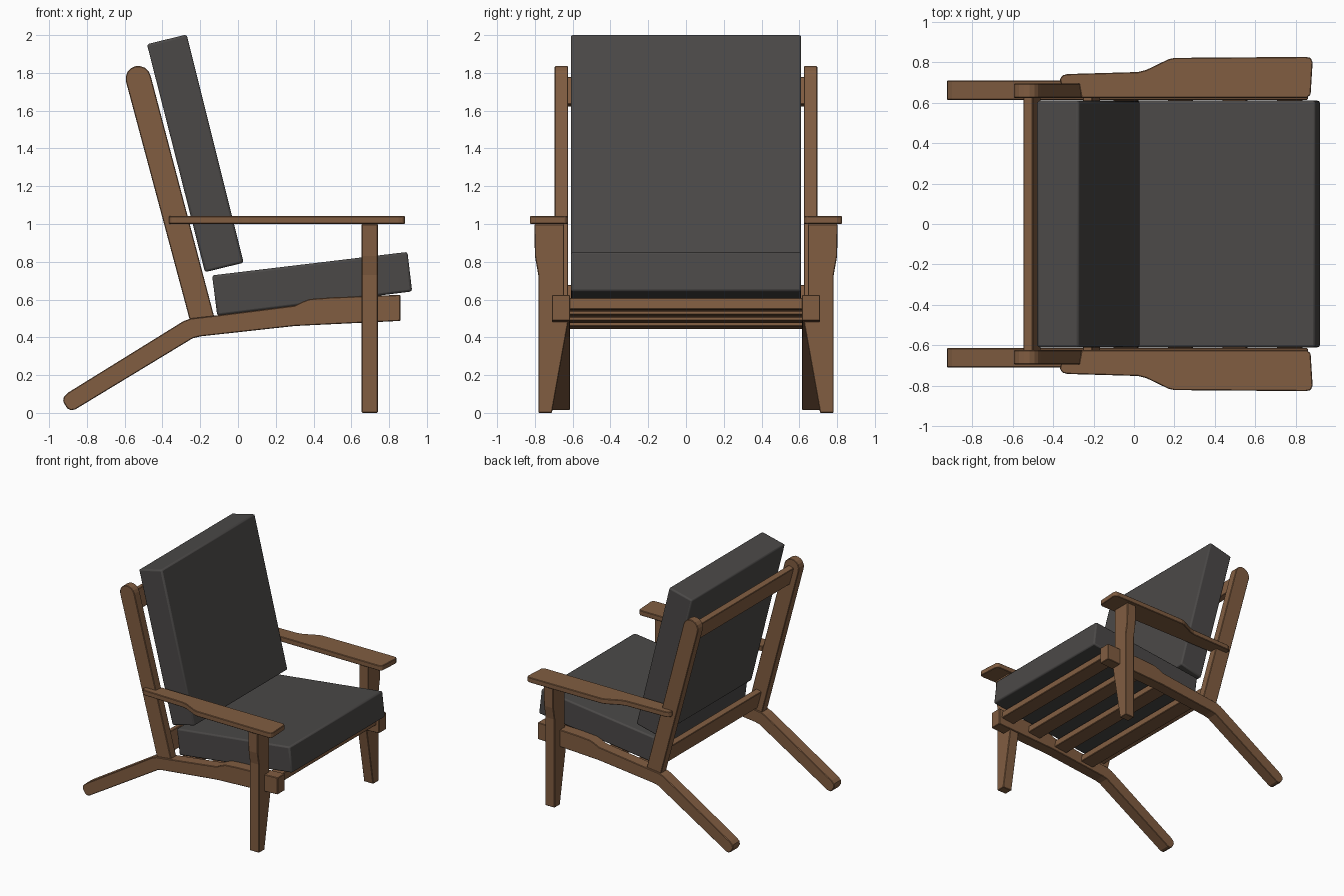
import bpy, bmesh, math
from mathutils import Vector, Matrix

if "Cube" in bpy.data.objects:
    bpy.data.objects.remove(bpy.data.objects["Cube"])


def material(name, rgb):
    m = bpy.data.materials.new(name)
    m.diffuse_color = (*rgb, 1)
    m.use_nodes = True
    m.node_tree.nodes["Principled BSDF"].inputs["Base Color"].default_value = m.diffuse_color
    return m


wood = material("warm brown wood", (0.22, 0.11, 0.053))
fabric = material("charcoal fabric", (0.07, 0.066, 0.064))


def prism(name, pts, plane, lo, hi, mat=wood, bevel=0.004, segs=1):
    """Extrude a 2D profile along the axis missing from plane, lo to hi."""
    def place(a, b, d):
        return {"xz": (a, d, b), "yz": (d, a, b), "xy": (a, b, d)}[plane]
    bm = bmesh.new()
    f = bm.faces.new([bm.verts.new(place(a, b, lo)) for a, b in pts])
    new = bmesh.ops.extrude_face_region(bm, geom=[f])["geom"]
    shift = Vector(place(0, 0, hi - lo))
    bmesh.ops.translate(bm, vec=shift, verts=[v for v in new if isinstance(v, bmesh.types.BMVert)])
    bmesh.ops.recalc_face_normals(bm, faces=bm.faces)
    me = bpy.data.meshes.new(name)
    bm.to_mesh(me)
    bm.free()
    me.materials.append(mat)
    ob = bpy.data.objects.new(name, me)
    bpy.context.collection.objects.link(ob)
    if bevel:
        mod = ob.modifiers.new("soft edges", "BEVEL")
        mod.width, mod.segments = bevel, segs
        mod.limit_method, mod.angle_limit = "ANGLE", math.radians(40)
    return ob


def mirror_y(ob):
    mod = ob.modifiers.new("other side", "MIRROR")
    mod.use_axis = (False, True, False)


def bar(name, x, z, w, h, tilt, half):
    """Crosswise bar of section w by h, tilted about y."""
    c, s = math.cos(tilt), math.sin(tilt)
    pts = [(x + c * a - s * b, z + s * a + c * b)
           for a, b in ((-w / 2, -h / 2), (w / 2, -h / 2), (w / 2, h / 2), (-w / 2, h / 2))]
    return prism(name, pts, "xz", -half, half)


# Side rail running into the raked rear leg
mirror_y(prism("side_rail_and_rear_leg", [
    (-0.862, 0.018), (-0.24, 0.395), (-0.20, 0.405), (0.30, 0.46), (0.86, 0.487), (0.86, 0.625),
    (0.50, 0.612), (0.38, 0.603), (0.34, 0.588), (0.30, 0.568), (-0.12, 0.515), (-0.25, 0.50),
    (-0.29, 0.485), (-0.90, 0.107), (-0.922, 0.085), (-0.926, 0.06), (-0.905, 0.025), (-0.885, 0.014)],
    "xz", 0.614, 0.71))

# Back post with rounded top
top = [(-0.528 + 0.067 * math.cos(t), 1.77 + 0.067 * math.sin(t))
       for t in [math.radians(14 + 180 * i / 8) for i in range(9)]]
mirror_y(prism("back_post", [(-0.255, 0.49), (-0.125, 0.505)] + top, "xz", 0.624, 0.695))

# Tapered front leg
mirror_y(prism("front_leg", [
    (0.71, 0), (0.782, 0), (0.782, 0.73), (0.80, 0.83), (0.803, 1.0), (0.645, 1.0), (0.645, 0.62),
    (0.622, 0.60), (0.622, 0.49)], "yz", 0.655, 0.74))

# Armrest, waisted towards the back
mirror_y(prism("armrest", [
    (-0.26, 0.624), (0.855, 0.624), (0.874, 0.64), (0.884, 0.80), (0.874, 0.822), (0.85, 0.827),
    (0.20, 0.822), (0.17, 0.815), (0.06, 0.762), (0.02, 0.752), (-0.33, 0.742), (-0.355, 0.735),
    (-0.367, 0.715), (-0.36, 0.69), (-0.27, 0.68)], "xy", 1.0, 1.042))

# Seat slats
for i in range(4):
    x = 0.77 - 0.27 * i
    bar(f"seat_slat_{i + 1}", x, 0.572 - 0.113 * (0.77 - x), 0.12, 0.06, 0.113, 0.62)

# Back rails between the posts
rake = math.radians(15)
bar("back_top_rail", -0.505, 1.70, 0.05, 0.15, rake, 0.63)
bar("back_lower_rail", -0.21, 0.60, 0.05, 0.15, rake, 0.63)

# Cushions
for name, pts in (
        ("seat_cushion", [(-0.11, 0.515), (0.922, 0.643), (0.897, 0.852), (-0.137, 0.728)]),
        ("back_cushion", [(-0.175, 0.745), (0.03, 0.795), (-0.272, 2.003), (-0.482, 1.952)])):
    ob = prism(name, pts, "xz", -0.61, 0.61, fabric, 0.012, 2)
    bpy.ops.object.select_all(action="DESELECT")
    ob.select_set(True)
    bpy.context.view_layer.objects.active = ob
    bpy.ops.object.shade_smooth_by_angle(angle=math.radians(50))
